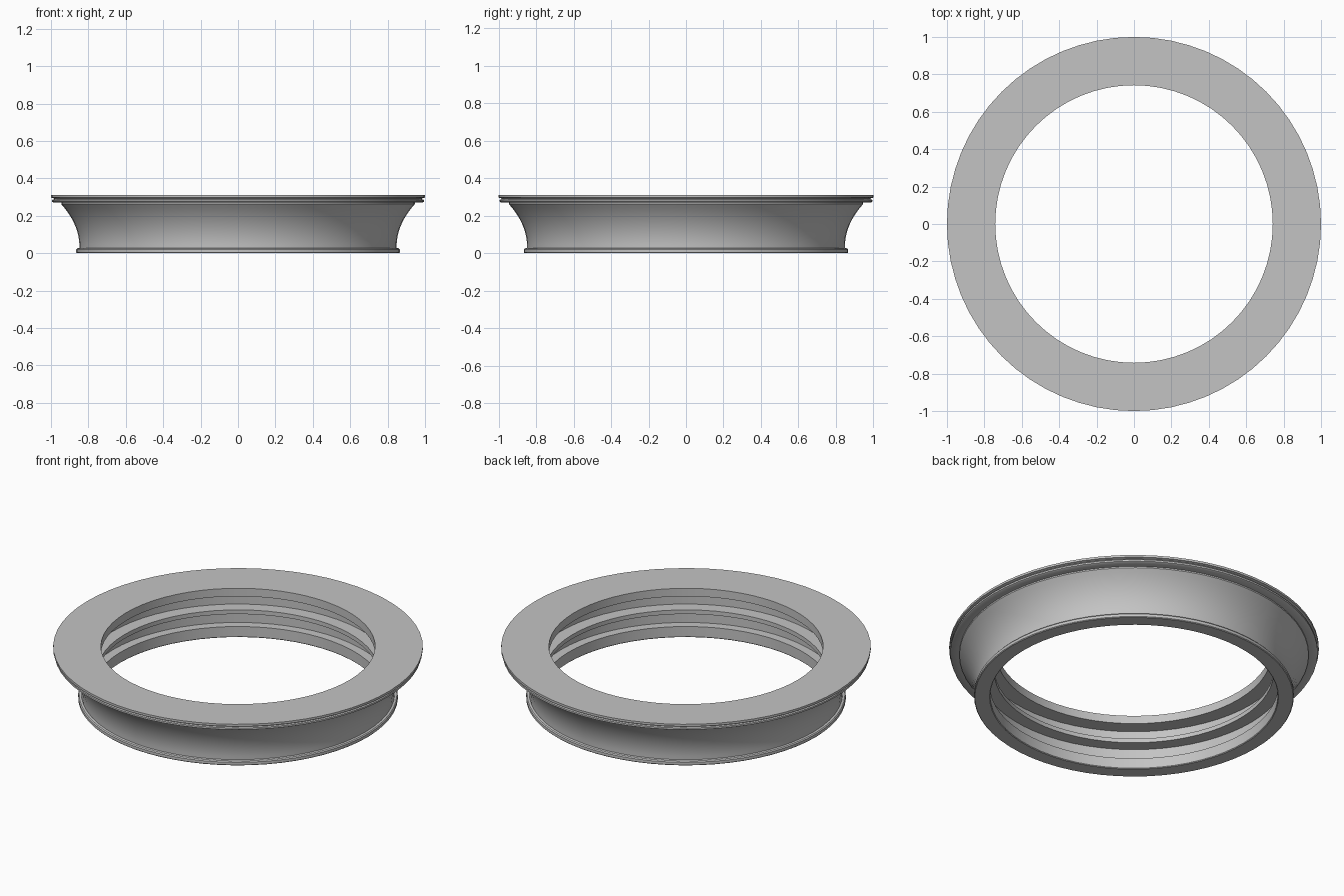
import bpy, bmesh, math
from mathutils import Vector
from mathutils.geometry import interpolate_bezier

SEGMENTS = 64

if "Cube" in bpy.data.objects:
    bpy.data.objects.remove(bpy.data.objects["Cube"], do_unlink=True)

grey = bpy.data.materials.new("plain grey")
grey.use_nodes = True
colour = (0.55, 0.55, 0.55, 1)
grey.diffuse_color = colour
grey.node_tree.nodes["Principled BSDF"].inputs["Base Color"].default_value = colour


def lathe(name, profile):
    """Turn a closed (radius, height) outline around the z axis."""
    bm = bmesh.new()
    rings = []
    for i in range(SEGMENTS):
        a = 2 * math.pi * i / SEGMENTS
        rings.append([bm.verts.new((r * math.cos(a), r * math.sin(a), z))
                      for r, z in profile])
    for i, ring in enumerate(rings):
        after = rings[(i + 1) % SEGMENTS]
        for j in range(len(profile)):
            k = (j + 1) % len(profile)
            bm.faces.new((ring[j], after[j], after[k], ring[k]))
    bmesh.ops.recalc_face_normals(bm, faces=bm.faces)
    mesh = bpy.data.meshes.new(name)
    bm.to_mesh(mesh)
    bm.free()
    mesh.materials.append(grey)
    obj = bpy.data.objects.new(name, mesh)
    bpy.context.collection.objects.link(obj)
    bpy.ops.object.select_all(action='DESELECT')
    obj.select_set(True)
    bpy.context.view_layer.objects.active = obj
    bpy.ops.object.shade_smooth_by_angle(angle=math.radians(30))
    return obj


# Bottom lip, from the inside edge outwards
foot = [(0.778, 0.004), (0.782, 0), (0.861, 0), (0.865, 0.004),
        (0.865, 0.02), (0.86, 0.026), (0.848, 0.028)]

# Concave flared neck
curve = interpolate_bezier(Vector((0.848, 0.028)), Vector((0.846, 0.11)),
                           Vector((0.88, 0.19)), Vector((0.945, 0.262)), 12)
neck = [(p.x, p.y) for p in curve[1:]]

# Grooved flange edge and flat top
flange = [(0.945, 0.27), (0.985, 0.27), (0.994, 0.275), (0.994, 0.285),
          (0.985, 0.288), (0.985, 0.293), (1, 0.297), (1, 0.31),
          (0.742, 0.31), (0.742, 0.262)]

# Stepped inside wall: middle ridge and lower ledge
inside = [(0.83, 0.262), (0.83, 0.175), (0.755, 0.175), (0.755, 0.15),
          (0.83, 0.15), (0.83, 0.065), (0.778, 0.065)]

lathe("flanged_ring", foot + neck + flange + inside)
